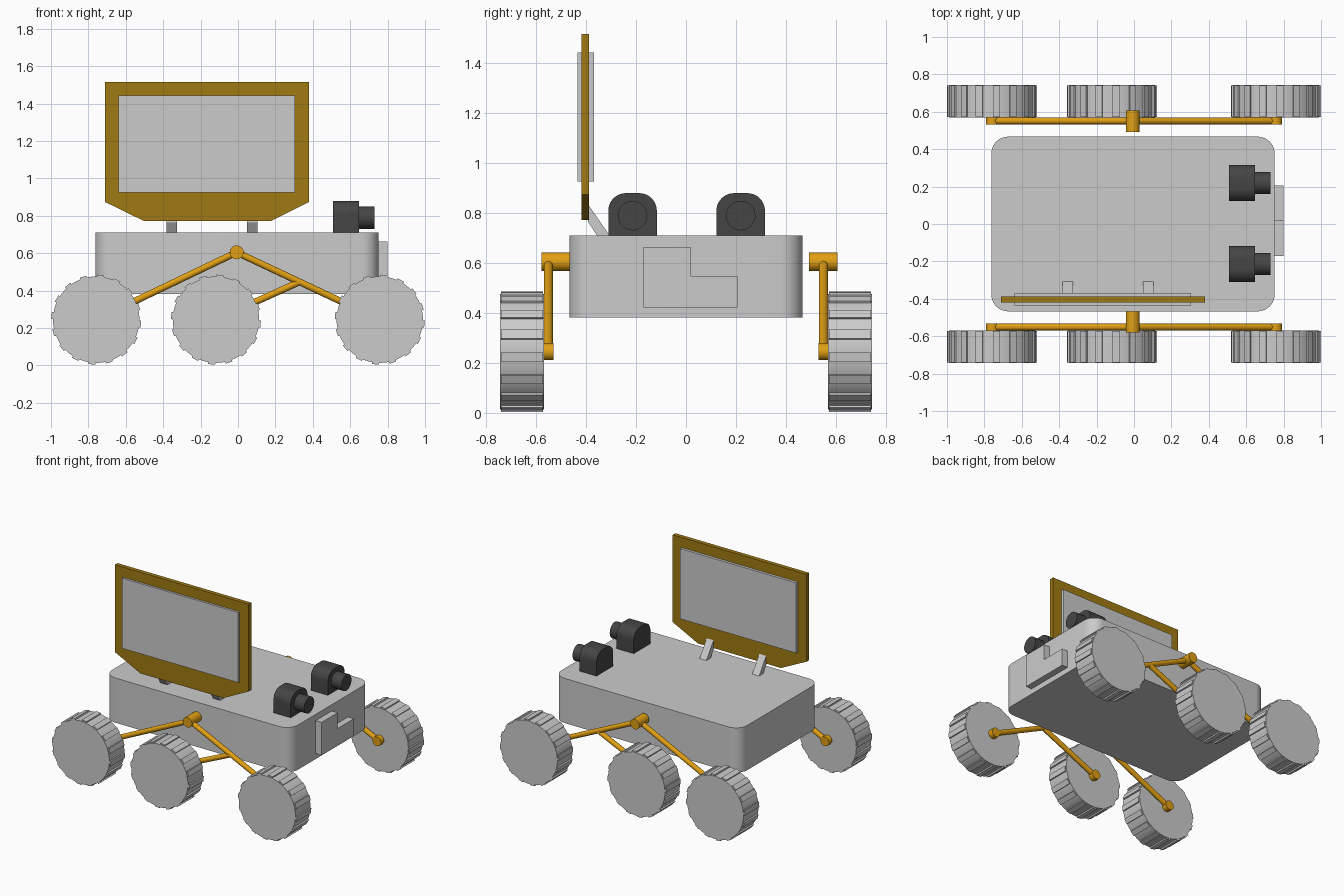
import bpy, bmesh, math
from mathutils import Vector, Matrix

if "Cube" in bpy.data.objects:
    bpy.data.objects.remove(bpy.data.objects["Cube"])


def material(name, rgb):
    m = bpy.data.materials.new(name)
    m.diffuse_color = (*rgb, 1)
    m.use_nodes = True
    m.node_tree.nodes["Principled BSDF"].inputs["Base Color"].default_value = m.diffuse_color
    return m


GREY = material("light grey", (0.6, 0.6, 0.6))
GOLD = material("gold", (0.75, 0.35, 0.007))
BRONZE = material("dark gold", (0.35, 0.195, 0.006))
DARK = material("charcoal", (0.06, 0.06, 0.06))


def finish(bm, name, mat, smooth=True):
    bmesh.ops.recalc_face_normals(bm, faces=bm.faces)
    mesh = bpy.data.meshes.new(name)
    bm.to_mesh(mesh)
    bm.free()
    mesh.materials.append(mat)
    ob = bpy.data.objects.new(name, mesh)
    bpy.context.collection.objects.link(ob)
    if smooth:
        bpy.ops.object.select_all(action='DESELECT')
        ob.select_set(True)
        bpy.context.view_layer.objects.active = ob
        bpy.ops.object.shade_smooth_by_angle(angle=math.radians(30))
    return ob


def add_prism(bm, pts, axis, a, b):
    """Extrude a 2D profile along an axis from a to b."""
    place = {'x': lambda u, v, w: (w, u, v),
             'y': lambda u, v, w: (u, w, v),
             'z': lambda u, v, w: (u, v, w)}[axis]
    face = bm.faces.new([bm.verts.new(place(u, v, a)) for u, v in pts])
    ext = bmesh.ops.extrude_face_region(bm, geom=[face])
    verts = [g for g in ext["geom"] if isinstance(g, bmesh.types.BMVert)]
    bmesh.ops.translate(bm, verts=verts, vec=place(0, 0, b - a))


def add_rod(bm, p, q, r, segs=24):
    p, q = Vector(p), Vector(q)
    d = q - p
    mat = Matrix.Translation((p + q) / 2) @ d.to_track_quat('Z', 'Y').to_matrix().to_4x4()
    bmesh.ops.create_cone(bm, cap_ends=True, segments=segs, radius1=r, radius2=r,
                          depth=d.length, matrix=mat)


def prism(name, mat, pts, axis, a, b, smooth=True):
    bm = bmesh.new()
    add_prism(bm, pts, axis, a, b)
    return finish(bm, name, mat, smooth)


def rect(u0, u1, v0, v1):
    return [(u0, v0), (u1, v0), (u1, v1), (u0, v1)]


def arc(cu, cv, r, a0, a1, n=10):
    return [(cu + r * math.cos(math.radians(a0 + (a1 - a0) * i / n)),
             cv + r * math.sin(math.radians(a0 + (a1 - a0) * i / n))) for i in range(n + 1)]


# Body: box with rounded upright corners
R = 0.09
X0, X1, Y = -0.763, 0.752, 0.467
prism("body", GREY,
      arc(X1 - R, Y - R, R, 0, 90) + arc(X0 + R, Y - R, R, 90, 180)
      + arc(X0 + R, -Y + R, R, 180, 270) + arc(X1 - R, -Y + R, R, 270, 360),
      'z', 0.382, 0.711)

# Stepped plate on the nose
prism("nose_plate", GREY,
      [(-0.17, 0.422), (0.207, 0.422), (0.207, 0.548), (0.018, 0.548),
       (0.018, 0.664), (-0.17, 0.664)], 'x', 0.74, 0.80, False)

# Solar panel: frame, inner plate and two slanted brackets
prism("panel_frame", BRONZE,
      [(-0.71, 1.517), (-0.71, 0.874), (-0.502, 0.772), (0.175, 0.772),
       (0.38, 0.874), (0.38, 1.517)], 'y', -0.419, -0.388, False)
prism("panel_plate", GREY, rect(-0.64, 0.306, 0.926, 1.443), 'y', -0.435, -0.368, False)
for i, x in enumerate((-0.353, 0.076)):
    prism(f"panel_bracket_{i + 1}", GREY,
          [(-0.392, 0.835), (-0.392, 0.765), (-0.353, 0.705), (-0.302, 0.705)],
          'x', x - 0.028, x + 0.028, False)

# Cameras: round-topped housing with a lens barrel
for side, y in (("right", -0.214), ("left", 0.219)):
    w, r = 0.097, 0.07
    prism(f"camera_housing_{side}", DARK,
          [(y - w, 0.705), (y + w, 0.705)] + arc(y + w - r, 0.88 - r, r, 0, 90)
          + arc(y - w + r, 0.88 - r, r, 90, 180), 'x', 0.508, 0.647)
    bm = bmesh.new()
    add_rod(bm, (0.63, y, 0.79), (0.73, y, 0.79), 0.059, 32)
    finish(bm, f"camera_lens_{side}", DARK)

# Suspension and wheels on both sides
WZ, AY = 0.245, 0.551
PIVOT = (-0.007, 0.605)
WHEELS = {"rear": -0.758, "middle": -0.118, "front": 0.758}
for side, s in (("left", 1), ("right", -1)):
    bm = bmesh.new()
    joint = (0.33, 0.447)
    for p, q in ((PIVOT, (WHEELS["rear"], WZ)), (PIVOT, (WHEELS["front"], WZ)),
                 (joint, (WHEELS["middle"], WZ))):
        add_rod(bm, (p[0], s * AY, p[1]), (q[0], s * AY, q[1]), 0.018)
    finish(bm, f"suspension_arms_{side}", GOLD)

    bm = bmesh.new()
    y0, y1 = (0.493, 0.606) if s > 0 else (-0.46, -0.579)
    add_rod(bm, (PIVOT[0], y0, PIVOT[1]), (PIVOT[0], y1, PIVOT[1]), 0.037, 32)
    finish(bm, f"suspension_pivot_{side}", GOLD)

    for place, x in WHEELS.items():
        bm = bmesh.new()
        add_rod(bm, (x, s * 0.531, WZ), (x, s * 0.58, WZ), 0.034)
        finish(bm, f"axle_hub_{place}_{side}", GOLD)

        # Wheel drum with raised tread bars
        bm = bmesh.new()
        add_rod(bm, (x, s * 0.569, WZ), (x, s * 0.744, WZ), 0.231, 64)
        for k in range(16):
            a = math.radians(17 + 22.5 * k)
            c, n = math.cos(a), math.sin(a)
            bar = [(x + u * c - v * n, WZ + u * n + v * c)
                   for u, v in rect(0.215, 0.24, -0.019, 0.019)]
            add_prism(bm, bar, 'y', s * 0.573, s * 0.74)
        finish(bm, f"wheel_{place}_{side}", GREY)
